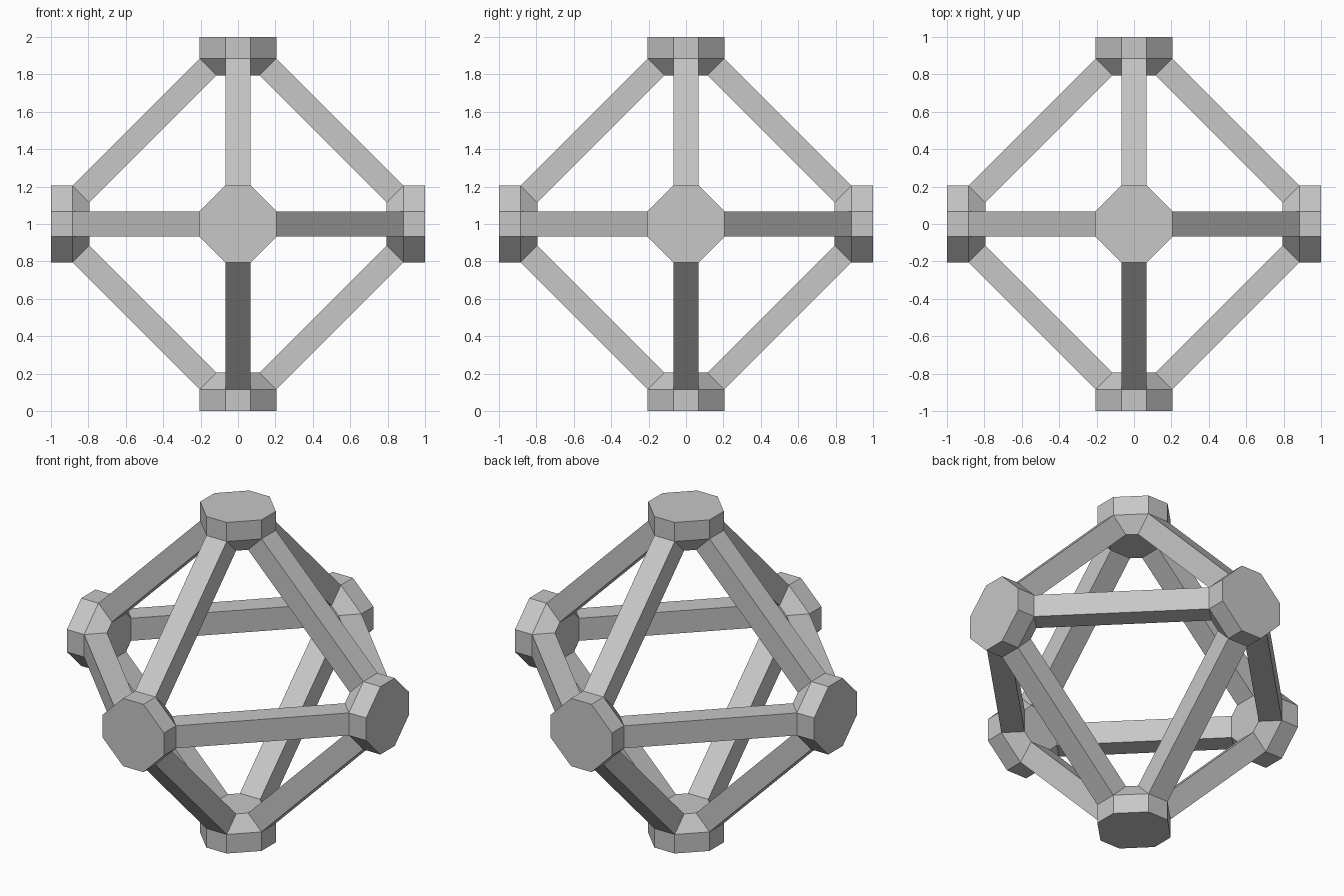
import bpy
import bmesh
from mathutils import Matrix, Vector

cube = bpy.data.objects.get("Cube")
if cube:
    bpy.data.objects.remove(cube, do_unlink=True)

CENTER = Vector((0, 0, 1))
HALF = 0.068      # half width of a strut and of a hub's short side
OUTER = 0.205     # hub half width at the rim
INNER = 0.115     # hub half width at the inner face
SHOULDER = 0.885  # distance from centre to the bottom of the rim
BASE = 0.795      # distance from centre to the inner face

grey = bpy.data.materials.new("light_grey")
grey.use_nodes = True
grey.diffuse_color = (0.57, 0.57, 0.57, 1)
grey.node_tree.nodes["Principled BSDF"].inputs["Base Color"].default_value = grey.diffuse_color


def add_object(name, bm, matrix):
    bmesh.ops.recalc_face_normals(bm, faces=bm.faces)
    mesh = bpy.data.meshes.new(name)
    bm.to_mesh(mesh)
    bm.free()
    mesh.materials.append(grey)
    obj = bpy.data.objects.new(name, mesh)
    obj.matrix_world = Matrix.Translation(CENTER) @ matrix
    bpy.context.collection.objects.link(obj)


def octagon(bm, reach, z):
    a, b = reach, HALF
    points = [(a, -b), (a, b), (b, a), (-b, a), (-a, b), (-a, -b), (-b, -a), (b, -a)]
    return [bm.verts.new((x, y, z)) for x, y in points]


def add_hub(name, direction):
    # Octagonal cap with a chamfered inner side
    bm = bmesh.new()
    rings = [octagon(bm, OUTER, 1), octagon(bm, OUTER, SHOULDER), octagon(bm, INNER, BASE)]
    bm.faces.new(rings[0])
    bm.faces.new(rings[-1])
    for upper, lower in zip(rings, rings[1:]):
        for i in range(8):
            j = (i + 1) % 8
            bm.faces.new((upper[i], upper[j], lower[j], lower[i]))
    side = Vector((direction.y, direction.z, direction.x))
    add_object(name, bm, Matrix((side, direction.cross(side), direction)).transposed().to_4x4())


def add_strut(name, a, b):
    # Square bar joining the chamfers of two neighbouring hubs
    along = (b - a).normalized()
    radial = (a + b).normalized()
    near, far = (OUTER + INNER) / 2, (SHOULDER + BASE) / 2
    length = (far - near) * 2 ** 0.5
    depth = (OUTER - INNER) * 2 ** 0.5
    bm = bmesh.new()
    bmesh.ops.create_cube(bm, size=1)
    bmesh.ops.scale(bm, vec=(depth, 2 * HALF, length), verts=bm.verts)
    turn = Matrix((radial, along.cross(radial), along)).transposed().to_4x4()
    add_object(name, bm, Matrix.Translation((a + b) * (near + far) / 2) @ turn)


directions = {
    "left": Vector((1, 0, 0)), "right": Vector((-1, 0, 0)),
    "back": Vector((0, 1, 0)), "front": Vector((0, -1, 0)),
    "top": Vector((0, 0, 1)), "bottom": Vector((0, 0, -1)),
}

# Six hubs and the twelve struts between perpendicular neighbours
names = list(directions)
for i, first in enumerate(names):
    add_hub(first + "_hub", directions[first])
    for second in names[i + 1:]:
        if directions[first].dot(directions[second]) == 0:
            add_strut(f"{first}_{second}_strut", directions[first], directions[second])
